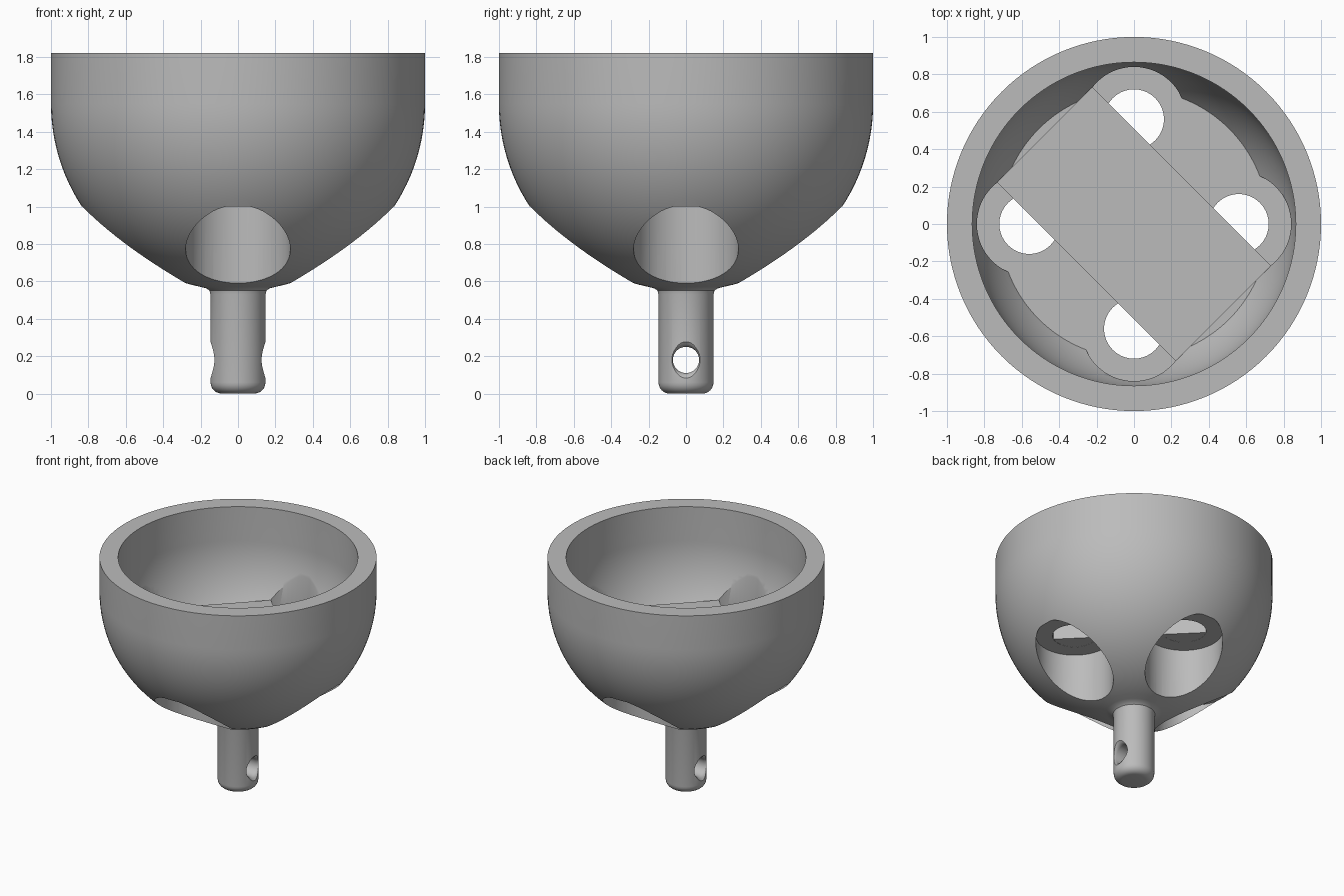
import bpy, bmesh, math
from mathutils import Matrix, Vector

cube = bpy.data.objects.get("Cube")
if cube:
    bpy.data.objects.remove(cube, do_unlink=True)

CENTRE, OUTER, INNER = 1.55, 1.0, 0.865   # bowl sphere
TOP, FLOOR, CEILING = 1.82, 1.07, 1.0     # rim, inside floor, pocket roof
HOLE_DIST = 0.56

grey = bpy.data.materials.new("plain_grey")
grey.use_nodes = True
colour = (0.5, 0.5, 0.5, 1)
grey.diffuse_color = colour
grey.node_tree.nodes["Principled BSDF"].inputs["Base Color"].default_value = colour


def finish(name, bm, matrix=None):
    if matrix:
        bm.transform(matrix)
    bmesh.ops.recalc_face_normals(bm, faces=bm.faces)
    mesh = bpy.data.meshes.new(name)
    bm.to_mesh(mesh)
    bm.free()
    mesh.materials.append(grey)
    ob = bpy.data.objects.new(name, mesh)
    bpy.context.collection.objects.link(ob)
    return ob


def lathe(name, profile, steps=128, matrix=None):
    bm = bmesh.new()
    verts = [bm.verts.new((r, 0, z)) for r, z in profile]
    edges = [bm.edges.new(pair) for pair in zip(verts, verts[1:])]
    bmesh.ops.spin(bm, geom=verts + edges, cent=(0, 0, 0), axis=(0, 0, 1),
                   angle=math.tau, steps=steps)
    bmesh.ops.remove_doubles(bm, verts=bm.verts, dist=1e-5)
    return finish(name, bm, matrix)


def cylinder(name, radius, z0, z1, x, y):
    return lathe(name, [(0, z0), (radius, z0), (radius, z1), (0, z1)], 64,
                 Matrix.Translation((x, y, 0)))


def arc(radius, r_from, r_to, count):
    a, b = math.asin(r_from / radius), math.asin(r_to / radius)
    angles = [a + (b - a) * i / count for i in range(count + 1)]
    return [(radius * math.sin(t), CENTRE - radius * math.cos(t)) for t in angles]


def cut(ob, cutter):
    mod = ob.modifiers.new("cut", 'BOOLEAN')
    mod.operation, mod.solver, mod.object = 'DIFFERENCE', 'EXACT', cutter
    bpy.context.view_layer.objects.active = ob
    bpy.ops.object.modifier_apply(modifier=mod.name)
    bpy.data.objects.remove(cutter, do_unlink=True)


# Bowl and stem as one turned body
stem_r, fillet = 0.147, 0.06
profile = [(0, 0)]
for i in range(7):
    t = math.pi / 2 * i / 6
    profile.append((stem_r - fillet + fillet * math.sin(t), fillet - fillet * math.cos(t)))
profile += [(stem_r, 0.53), (0.152, 0.55), (0.168, 0.562)]
profile += arc(OUTER, 0.2, OUTER, 28)
profile += [(OUTER, TOP), (INNER, TOP)]
floor_r = math.sqrt(INNER ** 2 - (CENTRE - FLOOR) ** 2)
profile += arc(INNER, INNER, floor_r, 16)
profile.append((0, FLOOR))
body = lathe("bowl_with_stem", profile)

# Four bolt positions: pocket below, clearance above, through hole between
for i in range(4):
    x, y = [HOLE_DIST * f(i * math.pi / 2) for f in (math.cos, math.sin)]
    cut(body, cylinder("pocket_cutter", 0.28, 0.3, CEILING, x, y))
    cut(body, cylinder("clearance_cutter", 0.28, FLOOR - 0.0005, 1.5, x, y))
    cut(body, cylinder("hole_cutter", 0.16, 0.9, 1.2, x, y))

# Cross hole through the stem with rounded mouths
half = [(0.07, 0.11), (0.074, 0.124), (0.082, 0.136), (0.095, 0.145), (0.11, 0.16)]
mouth = [(0, -0.16)] + [(r, -z) for r, z in reversed(half)] + half + [(0, 0.16)]
cut(body, lathe("cross_hole_cutter", mouth, 48,
                Matrix.Translation((0, 0, 0.18)) @ Matrix.Rotation(math.pi / 2, 4, 'Y')))

# Diagonal block on the inside floor
bm = bmesh.new()
bmesh.ops.create_cube(bm, size=1)
bmesh.ops.scale(bm, vec=Vector((1.35, 0.72, 0.139)), verts=bm.verts)
block = finish("floor_block", bm, Matrix.Translation((0, 0, 1.0705))
               @ Matrix.Rotation(-math.pi / 4, 4, 'Z'))

# Smooth turned surfaces, sharp rims
bpy.ops.object.select_all(action='DESELECT')
body.select_set(True)
bpy.context.view_layer.objects.active = body
bpy.ops.object.shade_smooth_by_angle(angle=math.radians(30))
